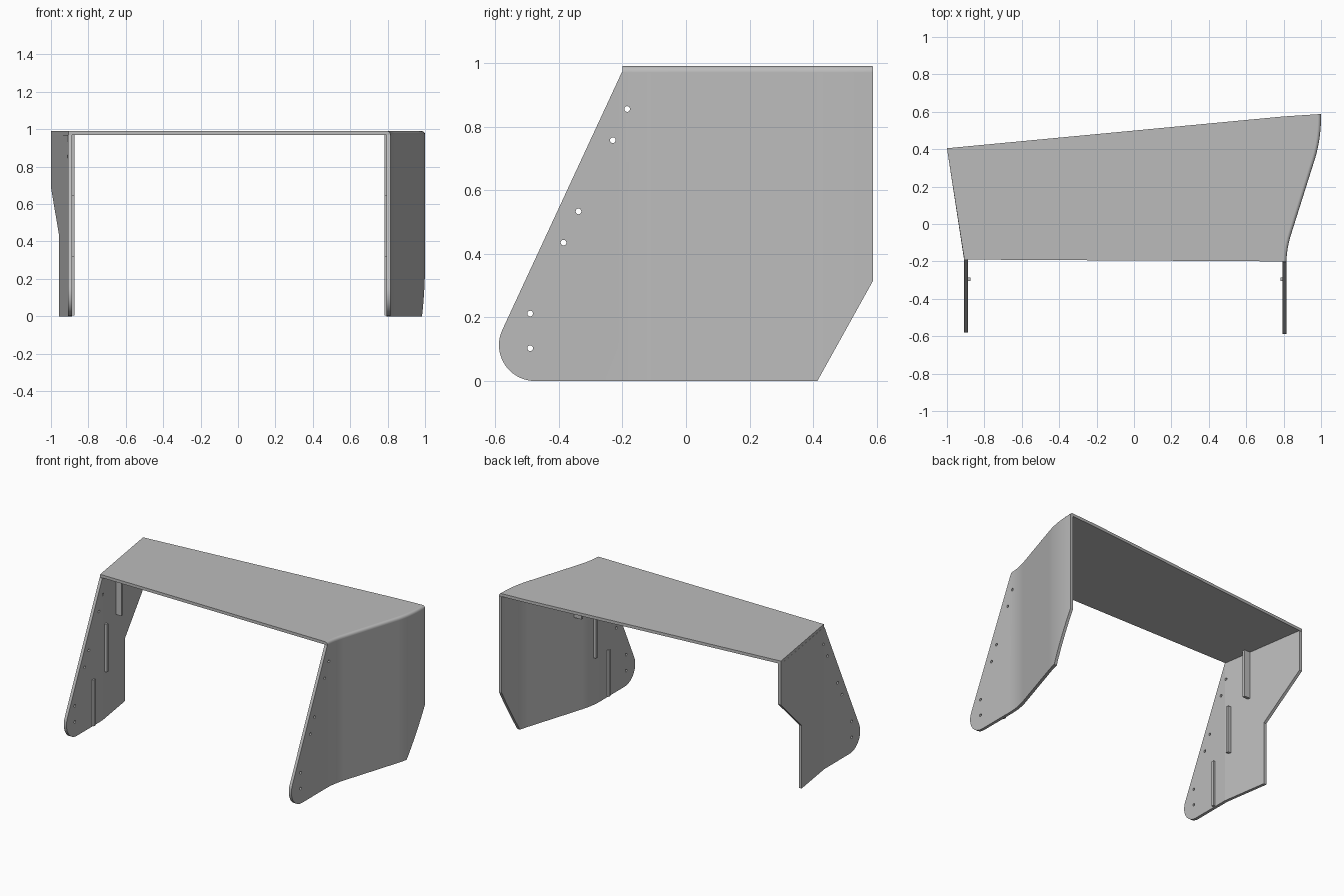
import bpy, bmesh
from math import sin, cos, radians
from mathutils import Vector

cube = bpy.data.objects.get("Cube")
if cube:
    bpy.data.objects.remove(cube, do_unlink=True)

THICK = 0.02
UNDER = 0.97   # underside of the roof
TOP = 0.99

grey = bpy.data.materials.new("plain grey")
grey.use_nodes = True
colour = (0.5, 0.5, 0.5, 1)
grey.diffuse_color = colour
grey.node_tree.nodes["Principled BSDF"].inputs["Base Color"].default_value = colour


def add_prism(bm, points, axis, low, high):
    """Extrude a flat outline along x or z."""
    place = (lambda a, b, h: (h, a, b)) if axis == "x" else (lambda a, b, h: (a, b, h))
    face = bm.faces.new([bm.verts.new(place(a, b, low)) for a, b in points])
    new = bmesh.ops.extrude_face_region(bm, geom=[face])["geom"]
    verts = [v for v in new if isinstance(v, bmesh.types.BMVert)]
    bmesh.ops.translate(bm, verts=verts, vec=place(0, 0, high - low))


def finish(bm, name):
    bmesh.ops.recalc_face_normals(bm, faces=bm.faces)
    mesh = bpy.data.meshes.new(name)
    bm.to_mesh(mesh)
    bm.free()
    mesh.materials.append(grey)
    obj = bpy.data.objects.new(name, mesh)
    bpy.context.collection.objects.link(obj)
    return obj


def prisms(name, outlines, axis, low, high):
    bm = bmesh.new()
    for outline in outlines:
        add_prism(bm, outline, axis, low, high)
    return finish(bm, name)


def arc(cx, cy, r, start, end, n):
    angles = [radians(start + (end - start) * i / n) for i in range(n + 1)]
    return [(cx + r * cos(a), cy + r * sin(a)) for a in angles]


def bend(a, b, c, n=8):
    """Soft corner from a to c with control point b."""
    a, b, c = Vector(a), Vector(b), Vector(c)
    steps = [i / n for i in range(n + 1)]
    return [tuple(a * (1 - t) ** 2 + b * 2 * t * (1 - t) + c * t * t) for t in steps]


def inset(path, dist):
    """Offset an open path sideways, positive towards +x for a path along +y."""
    result = []
    for i, p in enumerate(path):
        d = Vector(path[min(i + 1, len(path) - 1)]) - Vector(path[max(i - 1, 0)])
        d.normalize()
        result.append((p[0] + d.y * dist, p[1] - d.x * dist))
    return result


def x_at(path, y):
    for (x0, y0), (x1, y1) in zip(path, path[1:]):
        if y0 <= y <= y1:
            return x0 + (x1 - x0) * (y - y0) / (y1 - y0)


def apply_boolean(obj, cutter, operation):
    mod = obj.modifiers.new("cut", "BOOLEAN")
    mod.operation, mod.object, mod.solver = operation, cutter, "EXACT"
    bpy.context.view_layer.update()
    graph = bpy.context.evaluated_depsgraph_get()
    mesh = bpy.data.meshes.new_from_object(obj.evaluated_get(graph))
    obj.modifiers.clear()
    obj.data = mesh
    bpy.data.objects.remove(cutter, do_unlink=True)


def smooth(obj, angle):
    bpy.ops.object.select_all(action="DESELECT")
    obj.select_set(True)
    bpy.context.view_layer.objects.active = obj
    bpy.ops.object.shade_smooth_by_angle(angle=radians(angle))
    mod = obj.modifiers.new("even shading", "WEIGHTED_NORMAL")
    mod.keep_sharp = True


# Outer plan lines of the two walls, front to back
left_path = ([(0.815, -0.7)]
             + bend((0.815, -0.21), (0.815, -0.135), (0.84, -0.055))
             + bend((0.968, 0.35), (0.998, 0.45), (1.0, 0.56)) + [(1.0, 0.7)])
right_path = [(-0.908, -0.7), (-0.908, -0.195), (-1.0, 0.405), (-1.016, 0.51)]

# Side profiles in y and z: shared rounded foot, different rear edges
foot = arc(-0.475, 0.113, 0.113, 155, 270, 18)
left_rear = [(0.413, 0), (0.588, 0.315), (0.588, UNDER)]
right_rear = [(0.12, 0), (0.12, 0.43), (0.405, 0.69), (0.405, UNDER)]

hole_spots = [(-0.185, 0.855), (-0.23, 0.757), (-0.338, 0.533),
              (-0.385, 0.435), (-0.49, 0.212), (-0.49, 0.103)]

# Rib y position with its lower and upper height
ribs = [(-0.295, 0.005, 0.32), (-0.155, 0.32, 0.645), (0.0, 0.645, UNDER)]

walls = [("left", left_path, -1, left_rear, 0.0, 0.782, 25),
         ("right", right_path, 1, right_rear, 0.007, -0.874, 8)]
for side, path, inward, rear, shift, rib_x, angle in walls:
    # Side wall: bent sheet trimmed to its profile and drilled
    sheet = path + inset(path, inward * THICK)[::-1]
    wall = prisms(side + "_wall", [sheet], "z", -0.1, 1.1)
    profile = [(y + shift, z) for y, z in foot] + rear + [(-0.202 + shift, UNDER)]
    apply_boolean(wall, prisms("trim", [profile], "x", -1.2, 1.2), "INTERSECT")
    drills = [arc(y, z, 0.009, 0, 337.5, 15) for y, z in hole_spots]
    apply_boolean(wall, prisms("drill", drills, "x", -1.2, 1.2), "DIFFERENCE")
    smooth(wall, angle)

    # Stepped inner ribs
    bm = bmesh.new()
    for y, low, high in ribs:
        xs = sorted((rib_x, x_at(path, y) + inward * THICK / 2))
        y0, y1 = y - 0.009, y + 0.009
        add_prism(bm, [(xs[0], y0), (xs[1], y0), (xs[1], y1), (xs[0], y1)], "z", low, high)
    finish(bm, side + "_ribs")

# Roof plate with a rounded left edge
left_edge = [(0.815, -0.2)] + [p for p in left_path if -0.2 < p[1] < 0.58] + [(1.0, 0.588)]
outline = [(-0.907, -0.19)] + left_edge + [(0.8, 0.575), (-1.0, 0.405)]
bm = bmesh.new()
add_prism(bm, outline, "z", UNDER, TOP)
rim = [e for e in bm.edges
       if all(v.co.z > TOP - 0.001 and v.co.x > 0.81 for v in e.verts)]
bmesh.ops.bevel(bm, geom=rim, offset=0.018, segments=5, profile=0.5, affect="EDGES")
smooth(finish(bm, "roof"), 25)
